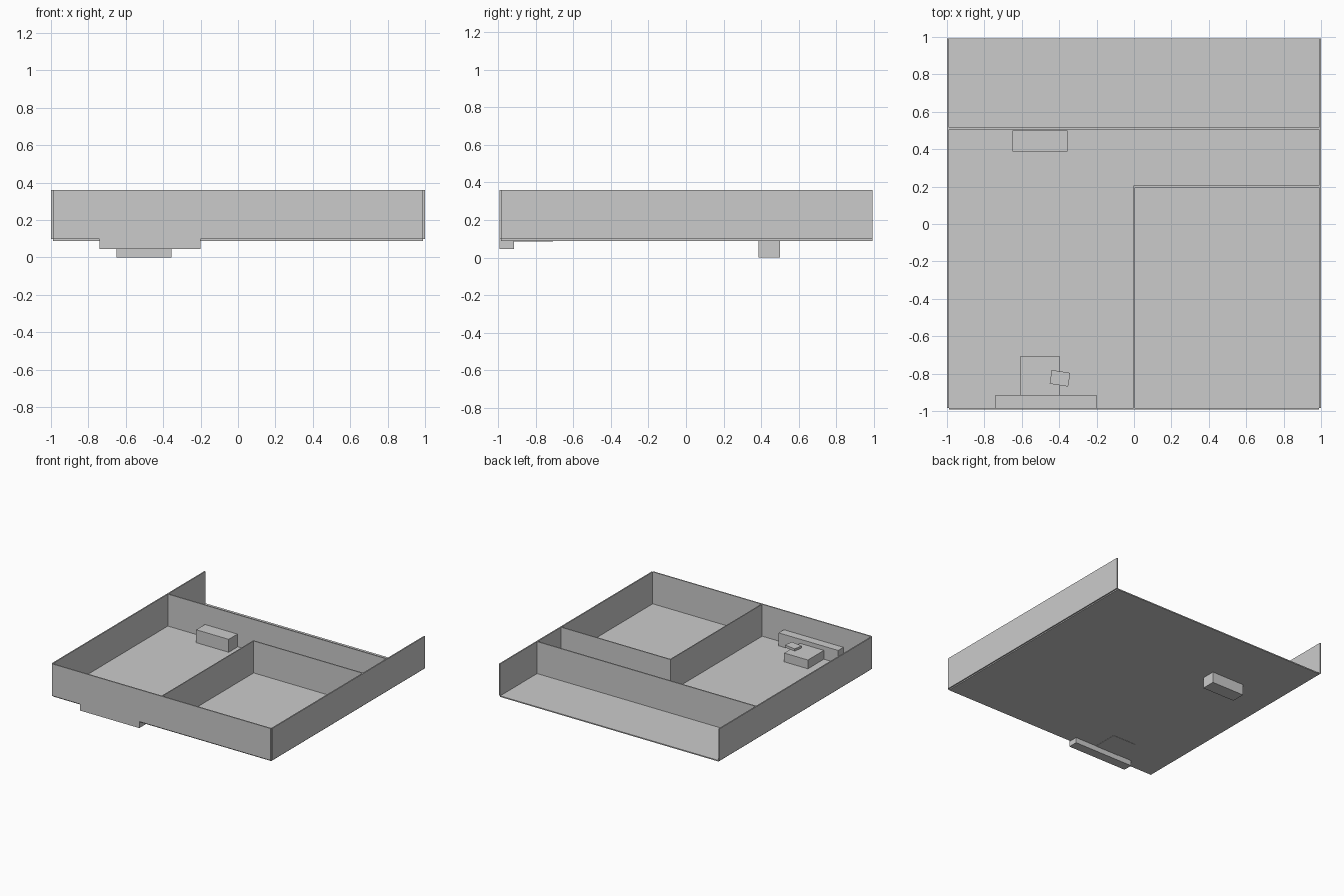
import bpy
import math

if "Cube" in bpy.data.objects:
    bpy.data.objects.remove(bpy.data.objects["Cube"], do_unlink=True)

# One plain grey for the whole model
grey = bpy.data.materials.new("plain grey")
grey.use_nodes = True
colour = (0.6, 0.6, 0.6, 1)
grey.diffuse_color = colour
grey.node_tree.nodes["Principled BSDF"].inputs["Base Color"].default_value = colour


def box(name, x, y, z, turn=0):
    """Box spanning the given (low, high) ranges, turned about its own centre."""
    spans = (x, y, z)
    bpy.ops.mesh.primitive_cube_add(size=1, location=[(a + b) / 2 for a, b in spans])
    obj = bpy.context.object
    obj.name = name
    obj.scale = [b - a for a, b in spans]
    obj.rotation_euler.z = math.radians(turn)
    obj.data.materials.append(grey)
    return obj


WALL = 0.01                    # wall thickness
OUT_X, OUT_Y = 1.0, 0.993      # outer half extents
IN_X, IN_Y = OUT_X - WALL, OUT_Y - WALL
FLOOR, TOP = 0.098, 0.36
HEIGHT = (FLOOR, TOP)

# Floor slab
box("floor", (-IN_X, IN_X), (-IN_Y, OUT_Y), (0.089, FLOOR))

# Outer walls, leaving the back open
box("front_wall", (-IN_X, IN_X), (-OUT_Y, -IN_Y), HEIGHT)
box("left_wall", (IN_X, OUT_X), (-IN_Y, OUT_Y), HEIGHT)
box("right_wall", (-OUT_X, -IN_X), (-IN_Y, OUT_Y), HEIGHT)

# Inner walls
box("back_cross_wall", (-IN_X, IN_X), (0.505, 0.505 + WALL), HEIGHT)
box("room_side_wall", (-0.003, 0.005), (-IN_Y, 0.205), HEIGHT)
box("room_back_wall", (-0.003, IN_X), (0.196, 0.205), HEIGHT)

# Furniture blocks
box("back_cabinet", (-0.65, -0.355), (0.387, 0.5), (0, 0.204))
box("front_counter", (-0.74, -0.2), (-OUT_Y, -0.915), (0.045, 0.204))
box("desk", (-0.61, -0.395), (-0.915, -0.708), (0.087, 0.17))
box("desk_tray", (-0.446, -0.346), (-0.862, -0.788), (0.168, 0.188), turn=-9)
